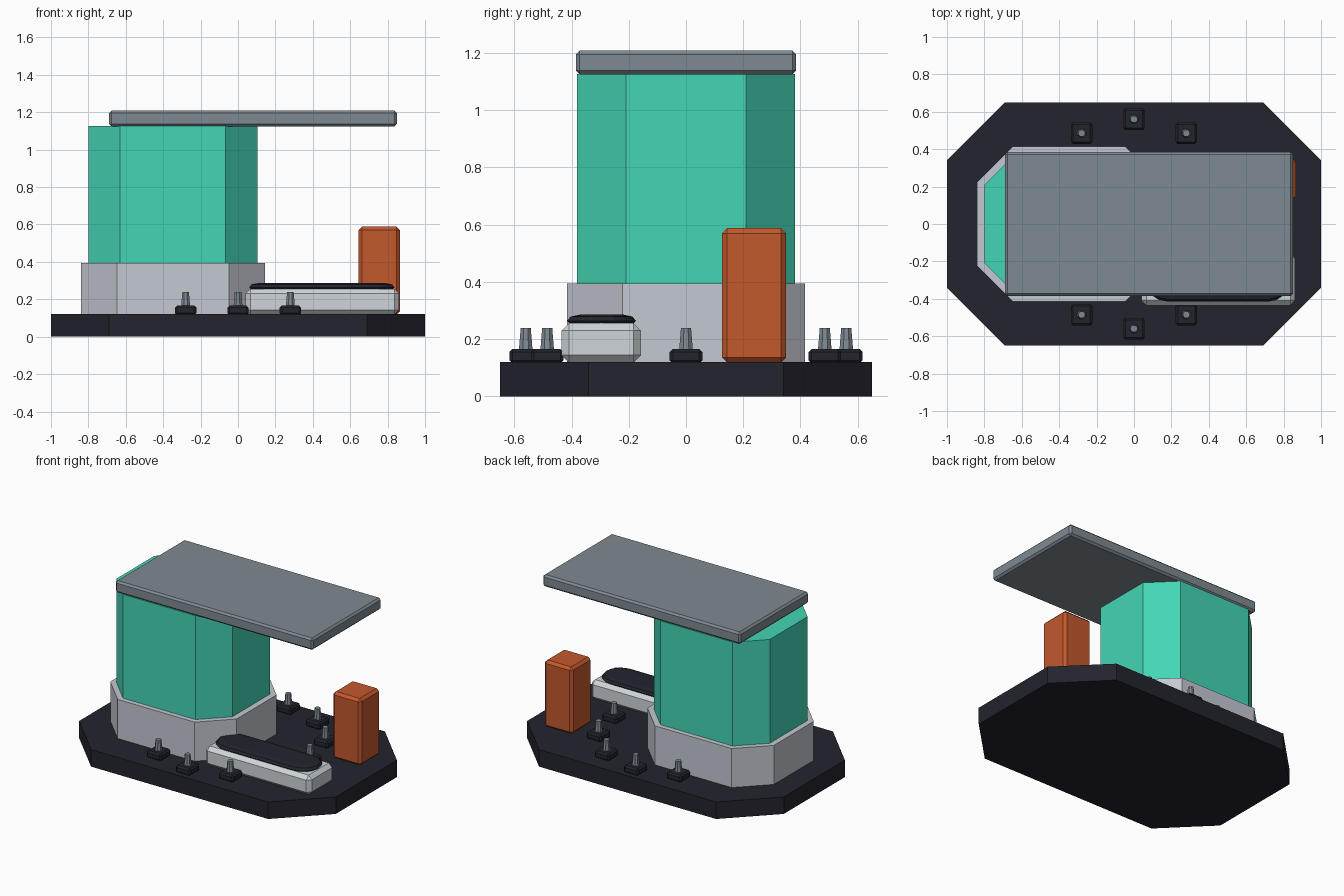
import bpy, bmesh, math

if "Cube" in bpy.data.objects:
    bpy.data.objects.remove(bpy.data.objects["Cube"])


def mat(name, r, g, b):
    def lin(c):
        c /= 255
        return c / 12.92 if c < 0.04045 else ((c + 0.055) / 1.055) ** 2.4
    m = bpy.data.materials.new(name)
    m.diffuse_color = (lin(r), lin(g), lin(b), 1)
    m.use_nodes = True
    m.node_tree.nodes["Principled BSDF"].inputs["Base Color"].default_value = m.diffuse_color
    return m


NAVY = mat("dark navy", 35, 35, 46)
LIGHT = mat("light grey", 196, 200, 209)
PALE = mat("pale grey", 206, 213, 216)
TEAL = mat("teal", 68, 214, 181)
STEEL = mat("steel grey", 127, 138, 146)
ORANGE = mat("orange", 196, 88, 44)


def finish(name, bm, m):
    bmesh.ops.recalc_face_normals(bm, faces=bm.faces)
    me = bpy.data.meshes.new(name)
    bm.to_mesh(me)
    bm.free()
    me.materials.append(m)
    ob = bpy.data.objects.new(name, me)
    bpy.context.collection.objects.link(ob)
    return ob


def loft(name, rings, m):
    """Join rings of 3D points and cap both ends."""
    bm = bmesh.new()
    vs = [[bm.verts.new(p) for p in ring] for ring in rings]
    n = len(vs[0])
    for a, b in zip(vs, vs[1:]):
        for i in range(n):
            j = (i + 1) % n
            bm.faces.new((a[i], a[j], b[j], b[i]))
    bm.faces.new(vs[0])
    bm.faces.new(vs[-1])
    return finish(name, bm, m)


def octagon(name, x0, x1, hy, cx, cy, z0, z1, m):
    pts = [(x0 + cx, -hy), (x1 - cx, -hy), (x1, -hy + cy), (x1, hy - cy),
           (x1 - cx, hy), (x0 + cx, hy), (x0, hy - cy), (x0, -hy + cy)]
    return loft(name, [[(x, y, z) for x, y in pts] for z in (z0, z1)], m)


def box(name, x0, x1, y0, y1, z0, z1, bev, m):
    bm = bmesh.new()
    bmesh.ops.create_cube(bm, size=1)
    for v in bm.verts:
        v.co = ((x0 + x1) / 2 + v.co.x * (x1 - x0),
                (y0 + y1) / 2 + v.co.y * (y1 - y0),
                (z0 + z1) / 2 + v.co.z * (z1 - z0))
    bmesh.ops.bevel(bm, geom=bm.edges[:], offset=bev, segments=1,
                    profile=0.5, affect='EDGES')
    return finish(name, bm, m)


# base, plinth, tower and roof slab
octagon("base", -1, 1, 0.65, 0.31, 0.31, 0, 0.12, NAVY)
octagon("plinth", -0.84, 0.145, 0.415, 0.193, 0.193, 0.11, 0.395, LIGHT)
octagon("tower", -0.80, 0.103, 0.38, 0.17, 0.17, 0.39, 1.126, TEAL)
box("roof_slab", -0.69, 0.85, -0.385, 0.385, 1.125, 1.208, 0.013, STEEL)

# orange cabinet and pale bench
box("cabinet", 0.645, 0.865, 0.126, 0.35, 0.118, 0.588, 0.018, ORANGE)
box("bench", 0.04, 0.862, -0.435, -0.157, 0.118, 0.256, 0.026, PALE)


# rounded pad on the bench
def stadium(inset, z):
    r, cx, cy = 0.12 - inset, 0.448, -0.295
    half = 0.388 - 0.12
    ring = []
    for side, start in ((1, -90), (-1, 90)):
        for k in range(9):
            a = math.radians(start + 180 * k / 8)
            ring.append((cx + side * half + r * math.cos(a),
                         cy + r * math.sin(a), z))
    return ring


loft("bench_pad", [stadium(i, z) for i, z in
                   ((0.012, 0.25), (0, 0.264), (0.012, 0.279), (0.045, 0.286))], NAVY)

# ring of anchor bolts, skipping places covered by the plinth and bench
for deg in (0, 30, 60, 90, 120, 240, 270, 300):
    x = 0.56 * math.cos(math.radians(deg))
    y = 0.56 * math.sin(math.radians(deg))
    box(f"bolt_foot_{deg}", x - 0.057, x + 0.057, y - 0.057, y + 0.057,
        0.115, 0.166, 0.011, NAVY)
    rings = []
    for r, z in ((0.026, 0.16), (0.019, 0.24)):
        rings.append([(x + r * math.cos(k * math.pi / 4 + math.pi / 8),
                       y + r * math.sin(k * math.pi / 4 + math.pi / 8), z)
                      for k in range(8)])
    loft(f"bolt_pin_{deg}", rings, STEEL)
